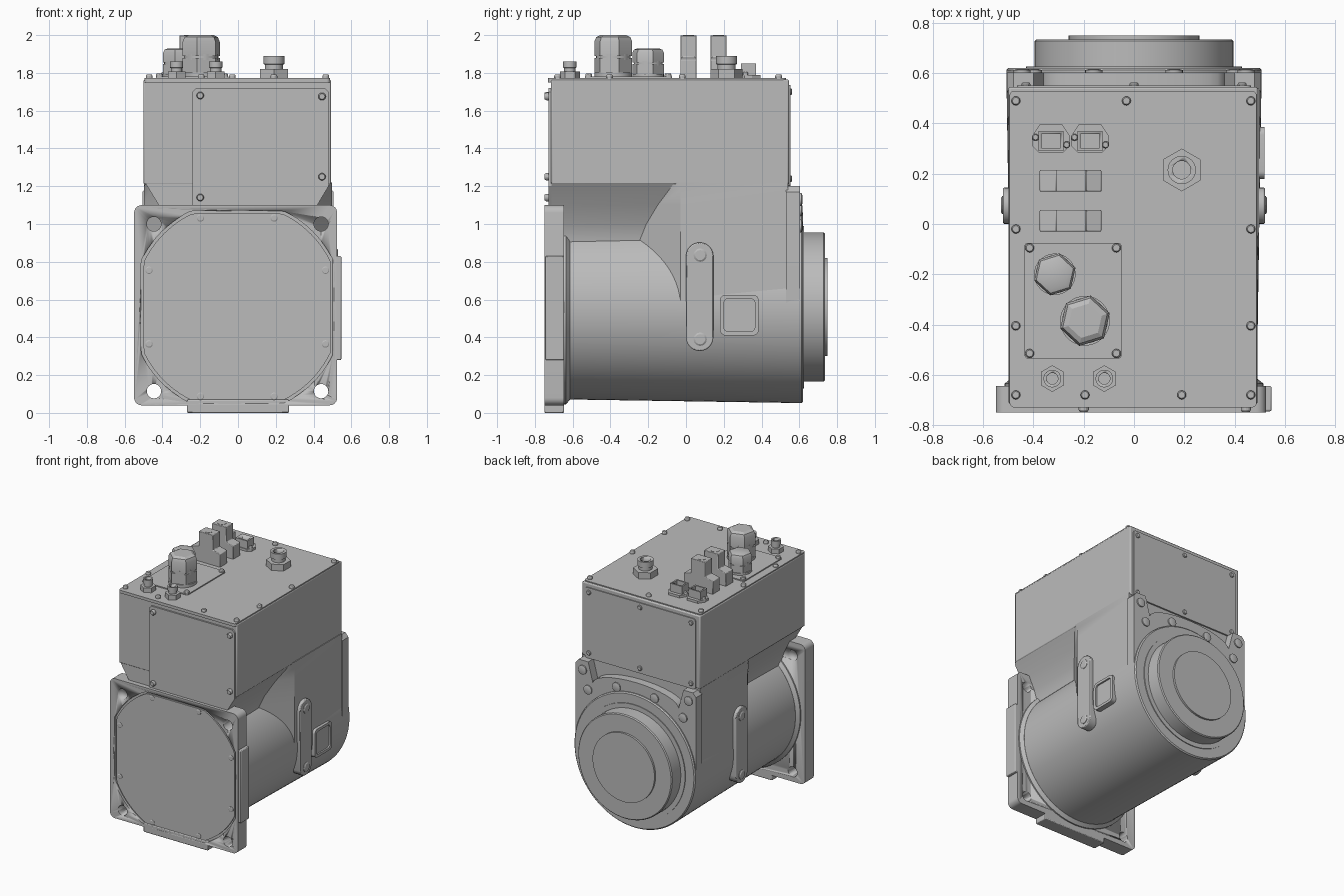
import bpy, bmesh
from math import cos, sin, pi, radians

cube = bpy.data.objects.get("Cube")
if cube:
    bpy.data.objects.remove(cube)

grey = bpy.data.materials.new("cast_grey")
grey.use_nodes = True
grey.diffuse_color = (0.5, 0.5, 0.5, 1)
grey.node_tree.nodes["Principled BSDF"].inputs["Base Color"].default_value = (0.5, 0.5, 0.5, 1)

PLACE = {"x": lambda a, b, d: (d, a, b),
         "y": lambda a, b, d: (a, d, b),
         "z": lambda a, b, d: (a, b, d)}


def loft(name, rings, bevel=0):
    """Skin a list of equal length rings and cap both ends."""
    bm = bmesh.new()
    loops = [[bm.verts.new(p) for p in ring] for ring in rings]
    n = len(loops[0])
    for lo, hi in zip(loops, loops[1:]):
        for i in range(n):
            bm.faces.new((lo[i], lo[(i + 1) % n], hi[(i + 1) % n], hi[i]))
    bm.faces.new(loops[0])
    bm.faces.new(loops[-1])
    bmesh.ops.recalc_face_normals(bm, faces=bm.faces)
    mesh = bpy.data.meshes.new(name)
    bm.to_mesh(mesh)
    bm.free()
    mesh.materials.append(grey)
    obj = bpy.data.objects.new(name, mesh)
    bpy.context.collection.objects.link(obj)
    bpy.ops.object.select_all(action='DESELECT')
    obj.select_set(True)
    bpy.context.view_layer.objects.active = obj
    bpy.ops.object.shade_smooth_by_angle(angle=radians(28))
    if bevel:
        mod = obj.modifiers.new("edge", 'BEVEL')
        mod.width, mod.segments, mod.angle_limit = bevel, 2, radians(40)
    return obj


def prism(name, pts, axis, start, end, bevel=0):
    f = PLACE[axis]
    return loft(name, [[f(a, b, d) for a, b in pts] for d in (start, end)], bevel)


def circle(a, b, r, n=32, turn=0.0):
    return [(a + r * cos(turn + 2 * pi * i / n), b + r * sin(turn + 2 * pi * i / n)) for i in range(n)]


def rect(a0, a1, b0, b1, r=0.0):
    """Rectangle, with rounded corners when r is set."""
    if not r:
        return [(a0, b0), (a1, b0), (a1, b1), (a0, b1)]
    corners = [(a1 - r, b1 - r), (a0 + r, b1 - r), (a0 + r, b0 + r), (a1 - r, b0 + r)]
    return [(a + r * cos(pi / 2 * (k + i / 6)), b + r * sin(pi / 2 * (k + i / 6)))
            for k, (a, b) in enumerate(corners) for i in range(7)]


def turned(name, a, b, axis, steps, n=32, turn=0.0):
    """Stack of (radius, depth) rings around an axis."""
    f = PLACE[axis]
    return loft(name, [[f(p, q, d) for p, q in circle(a, b, r, n, turn)] for r, d in steps])


def cut(target, cutter):
    mod = target.modifiers.new("cut", 'BOOLEAN')
    mod.operation, mod.solver, mod.object = 'DIFFERENCE', 'EXACT', cutter
    bpy.context.view_layer.objects.active = target
    bpy.ops.object.modifier_apply(modifier=mod.name)
    bpy.data.objects.remove(cutter)


def screws(name, places, axis, base, top, r=0.018):
    for a, b in places:
        turned(name, a, b, axis, [(r, base), (r, top - (top - base) * 0.3), (r * 0.75, top)], 12)


ZC = 0.56  # height of the drum axis

# Drum, output boss and its centre disc
turned("drum", 0, ZC, "y", [(0.488, -0.68), (0.508, 0.612), (0.5, 0.62)], 96)
turned("output_groove_ring", 0, ZC, "y", [(0.43, 0.6), (0.43, 0.626)], 64)
turned("output_boss", 0, ZC, "y", [(0.395, 0.6), (0.395, 0.728), (0.388, 0.735)], 72)
turned("output_disc", 0, ZC, "y", [(0.26, 0.72), (0.26, 0.75)], 64)

# Neck: narrow behind the front flange, full width at the back
rings = []
for z, w in [(0.56, 0.34), (0.92, 0.346), (1.0, 0.372), (1.1, 0.42), (1.18, 0.468), (1.22, 0.492)]:
    bend = -0.25 + (w - 0.34) / 0.16 * 0.2
    half = [(w, -0.713), (w, bend), (0.497, -0.03), (0.497, 0.54)]
    rings.append([(x, y, z) for x, y in half] + [(-x, y, z) for x, y in reversed(half)])
loft("neck", rings)

# Upper housing and lid
prism("upper_housing", rect(-0.5, 0.492, -0.715, 0.545), "z", 1.21, 1.765, 0.008)
prism("lid", rect(-0.495, 0.488, -0.73, 0.53, 0.02), "z", 1.75, 1.772)
screws("lid_screw", [(x, y) for x in (-0.47, 0.465) for y in (0.49, -0.02, -0.405, -0.68)]
       + [(-0.03, 0.49), (-0.195, -0.68), (0.19, -0.68)], "z", 1.765, 1.792)

# Front and back covers of the housing
prism("front_cover", [(-0.24, 1.1), (0.42, 1.1), (0.48, 1.2), (0.48, 1.7), (0.46, 1.72), (-0.22, 1.72),
                      (-0.24, 1.7)], "y", -0.7, -0.727)
screws("front_cover_screw", [(-0.2, 1.68), (0.445, 1.675), (0.445, 1.25), (-0.2, 1.14)], "y", -0.72, -0.748, 0.02)
prism("back_cover", rect(-0.465, 0.465, 1.2, 1.735, 0.02), "y", 0.53, 0.552)
screws("back_cover_screw", [(x, z) for x in (-0.43, 0, 0.43) for z in (1.24, 1.7)], "y", 0.545, 0.562)

# Front flange with bolt holes, side and bottom pads
flange = prism("front_flange", rect(-0.55, 0.525, 0.04, 1.1, 0.04), "y", -0.75, -0.645)
prism("flange_side_pad", rect(0.5, 0.547, 0.28, 0.83), "y", -0.745, -0.645, 0.006)
prism("flange_bottom_pad", rect(-0.27, 0.27, 0, 0.07), "y", -0.75, -0.645, 0.006)
for x in (-0.445, 0.44):
    for z in (0.115, 1.0):
        cut(flange, prism("hole_cutter", circle(x, z, 0.038), "y", -0.8, -0.6))


# Round motor cover with four flattened sides, set in a groove
def flat_circle(r, flat, n=96):
    out = []
    for i in range(n):
        c, s = cos(2 * pi * i / n), sin(2 * pi * i / n)
        d = min(r, flat / max(abs(c), abs(s)))
        out.append((d * c - 0.004, d * s + ZC))
    return out


cut(flange, prism("groove_cutter", flat_circle(0.565, 0.51), "y", -0.8, -0.732))
prism("motor_cover", flat_circle(0.55, 0.496), "y", -0.7, -0.744)
screws("motor_cover_screw", [(sx * a - 0.004, ZC + sz * b) for sx in (-1, 1) for sz in (-1, 1)
                             for a, b in ((0.195, 0.472), (0.467, 0.195))], "y", -0.74, -0.75, 0.02)

# Flange foot ring around the drum
turned("drum_front_collar", 0, ZC, "y", [(0.515, -0.66), (0.515, -0.635), (0.49, -0.615)], 72)

# Back flange: round below, straight sides, two ears and an arched top
lower = [(0.506 * cos(pi + pi * i / 32), ZC + 0.506 * sin(pi + pi * i / 32)) for i in range(33)]
arch = [(0.36 * cos(pi * i / 16), 1.05 + 0.1 * sin(pi * i / 16)) for i in range(17)]
prism("back_flange", lower + [(0.506, 1.17), (0.48, 1.2), (0.4, 1.2)] + arch
      + [(-0.4, 1.2), (-0.48, 1.2), (-0.506, 1.17)], "y", 0.53, 0.603)
for x, z in [(s * a, b) for s in (-1, 1) for a, b in ((0.445, 1.13), (0.16, 1.075), (0.4, 0.99))]:
    turned("back_flange_bolt", x, z, "y", [(0.034, 0.58), (0.034, 0.612), (0.022, 0.616)], 20)

# Lifting straps on both sides
for s in (-1, 1):
    strap = [(0.0725 + 0.0725 * cos(pi * i / 12), (0.83 if i <= 12 else 0.4) + 0.0725 * sin(pi * i / 12))
             for i in range(25)]
    prism("side_strap", strap, "x", s * 0.45, s * 0.521, 0.006)
    screws("strap_bolt", [(0.075, 0.835), (0.075, 0.39)], "x", s * 0.51, s * 0.53, 0.036)

# Square socket frame on the left side
frame = prism("side_socket_frame", rect(0.18, 0.385, 0.41, 0.625, 0.03), "x", 0.45, 0.52)
cut(frame, prism("socket_cutter", rect(0.2, 0.365, 0.43, 0.605, 0.025), "x", 0.508, 0.6))

# Gland plate and the two cable glands
prism("gland_plate", rect(-0.435, -0.05, -0.535, -0.075, 0.012), "z", 1.76, 1.78)
screws("gland_plate_screw", [(x, y) for x in (-0.415, -0.07) for y in (-0.515, -0.095)], "z", 1.775, 1.798)
for x, y, r, top in [(-0.195, -0.385, 0.103, 2.0), (-0.315, -0.2, 0.086, 1.93)]:
    h = top - 1.78
    turned("gland_base", x, y, "z", [(r * 0.96, 1.775), (r * 0.96, 1.78 + h * 0.1)])
    turned("gland_lower_nut", x, y, "z", [(r, 1.78 + h * 0.1), (r, 1.78 + h * 0.45)], 6, 0.3)
    turned("gland_collar", x, y, "z", [(r * 0.88, 1.78 + h * 0.4), (r * 0.88, 1.78 + h * 0.55)])
    turned("gland_cap", x, y, "z", [(r, 1.78 + h * 0.5), (r, 1.78 + h * 0.84),
                                    (r * 0.9, 1.78 + h * 0.95), (r * 0.68, top)], 6, 0.3)

# Round plug sockets on hexagon nuts
for x, y, r, top in [(-0.325, -0.615, 0.053, 1.86), (-0.118, -0.615, 0.053, 1.86), (0.19, 0.215, 0.085, 1.89)]:
    h = top - 1.77
    turned("plug_nut", x, y, "z", [(r, 1.765), (r, 1.77 + h * 0.42)], 6, pi / 6)
    tube = turned("plug_socket", x, y, "z", [(r * 0.56, 1.77), (r * 0.56, 1.77 + h * 0.62),
                                             (r * 0.66, 1.77 + h * 0.64), (r * 0.66, top)])
    cut(tube, turned("bore_cutter", x, y, "z", [(r * 0.42, top - h * 0.3), (r * 0.42, top + 0.1)]))

# Stepped latch blocks with a round button
for y in (0.013, 0.172):
    prism("latch_block", [(-0.375, 1.765), (-0.13, 1.765), (-0.13, 1.87), (-0.19, 1.885), (-0.19, 1.998),
                          (-0.31, 1.998), (-0.31, 1.885), (-0.375, 1.87)], "y", y - 0.043, y + 0.043, 0.004)
    turned("latch_button", -0.255, y, "z", [(0.03, 1.99), (0.03, 2.0)], 24)

# Low data ports on flanged bases
for x in (-0.33, -0.175):
    prism("port_base", [(x - 0.075, 0.35), (x - 0.045, 0.395), (x + 0.045, 0.395), (x + 0.075, 0.35),
                        (x + 0.075, 0.31), (x + 0.05, 0.285), (x - 0.05, 0.285), (x - 0.075, 0.31)],
          "z", 1.765, 1.79)
    port = prism("port_shell", rect(x - 0.05, x + 0.05, 0.29, 0.37), "z", 1.78, 1.85)
    cut(port, prism("port_cutter", rect(x - 0.038, x + 0.038, 0.302, 0.358), "z", 1.81, 1.9))
    screws("port_screw", [(x - 0.062, 0.345), (x + 0.062, 0.315)], "z", 1.785, 1.805, 0.014)
